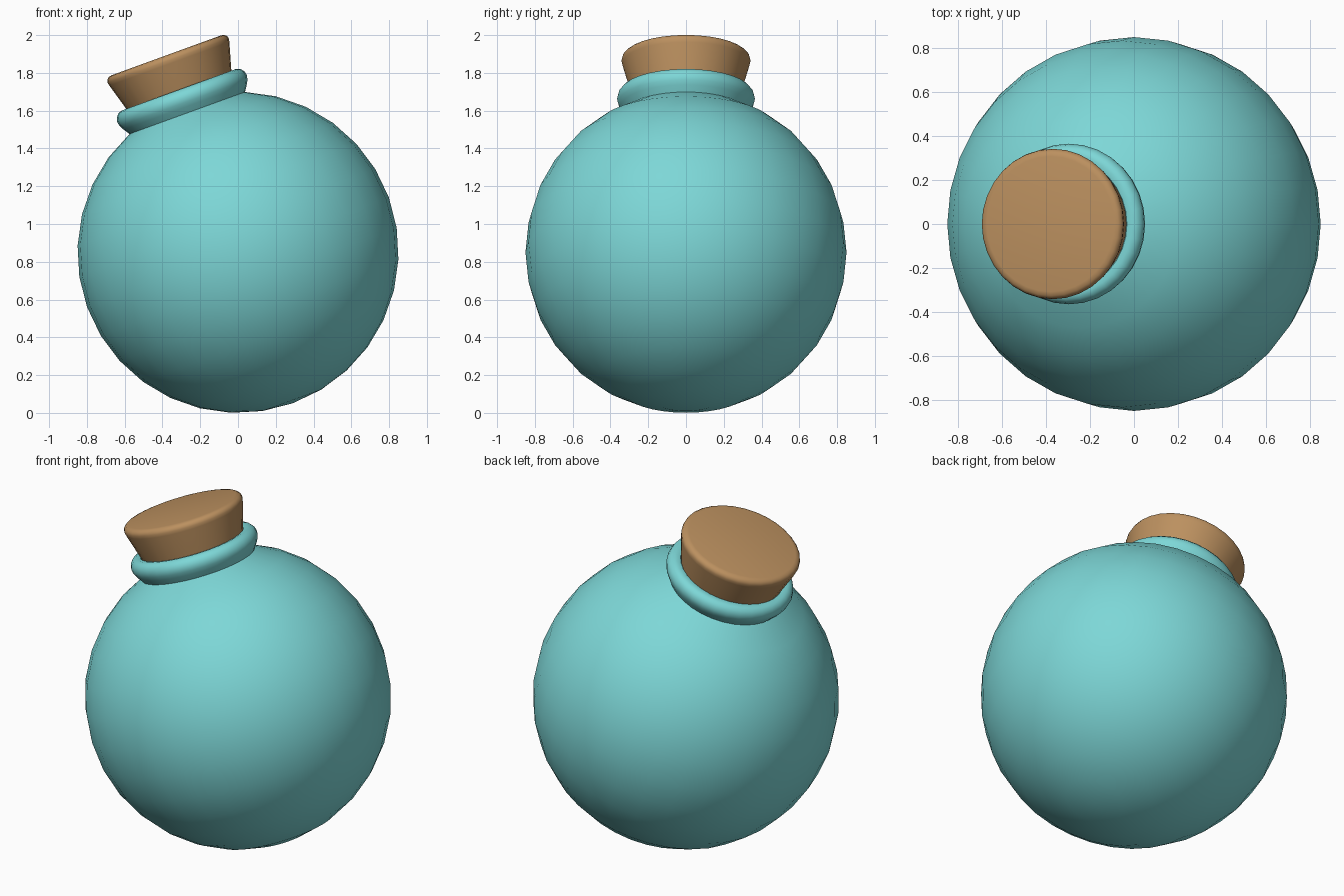
import bpy, bmesh, math
from mathutils import Matrix

if "Cube" in bpy.data.objects:
    bpy.data.objects.remove(bpy.data.objects["Cube"])

SEG = 32
R = 0.85
# everything is turned around one axis leaning 20 degrees towards -x
TILT = Matrix.Translation((0, 0, R)) @ Matrix.Rotation(math.radians(-20), 4, 'Y')


def material(name, rgb):
    m = bpy.data.materials.new(name)
    m.diffuse_color = (*rgb, 1)
    m.use_nodes = True
    m.node_tree.nodes["Principled BSDF"].inputs["Base Color"].default_value = m.diffuse_color
    return m


def lathe(name, profile, mat, angle=40):
    """Revolve (radius, height) points; points with radius 0 become poles."""
    bm = bmesh.new()
    rings = []
    for r, h in profile:
        if r == 0:
            rings.append([bm.verts.new((0, 0, h))] * SEG)
        else:
            rings.append([bm.verts.new((r * math.cos(2 * math.pi * i / SEG),
                                        r * math.sin(2 * math.pi * i / SEG), h))
                          for i in range(SEG)])
    for a, b in zip(rings, rings[1:]):
        for i in range(SEG):
            j = (i + 1) % SEG
            corners = list(dict.fromkeys((a[i], a[j], b[j], b[i])))
            bm.faces.new(corners)
    bmesh.ops.recalc_face_normals(bm, faces=bm.faces)
    bm.transform(TILT)
    me = bpy.data.meshes.new(name)
    bm.to_mesh(me)
    bm.free()
    me.materials.append(mat)
    ob = bpy.data.objects.new(name, me)
    bpy.context.collection.objects.link(ob)
    bpy.ops.object.select_all(action='DESELECT')
    ob.select_set(True)
    bpy.context.view_layer.objects.active = ob
    bpy.ops.object.shade_smooth_by_angle(angle=math.radians(angle))
    return ob


glass = material("teal glass", (0.205, 0.68, 0.68))
wood = material("cork brown", (0.50, 0.28, 0.115))

# round flask body, open at the second ring from the top, with a rolled lip
body = [(0, -R)]
for k in range(1, 15):
    a = math.pi * k / 16
    body.append((R * math.sin(a), -R * math.cos(a)))
lip = [(0.347, 0.818), (0.360, 0.842), (0.365, 0.866), (0.359, 0.890),
       (0.344, 0.908), (0.322, 0.916), (0.298, 0.912), (0.284, 0.895),
       (0.28, 0.84), (0, 0.84)]
lathe("flask", body + lip, glass)

# tapered cork with a rounded top edge
cork = [(0, 0.85), (0.277, 0.85), (0.338, 1.062), (0.342, 1.080),
        (0.338, 1.095), (0.326, 1.106), (0.308, 1.110), (0, 1.110)]
lathe("cork", cork, wood)
